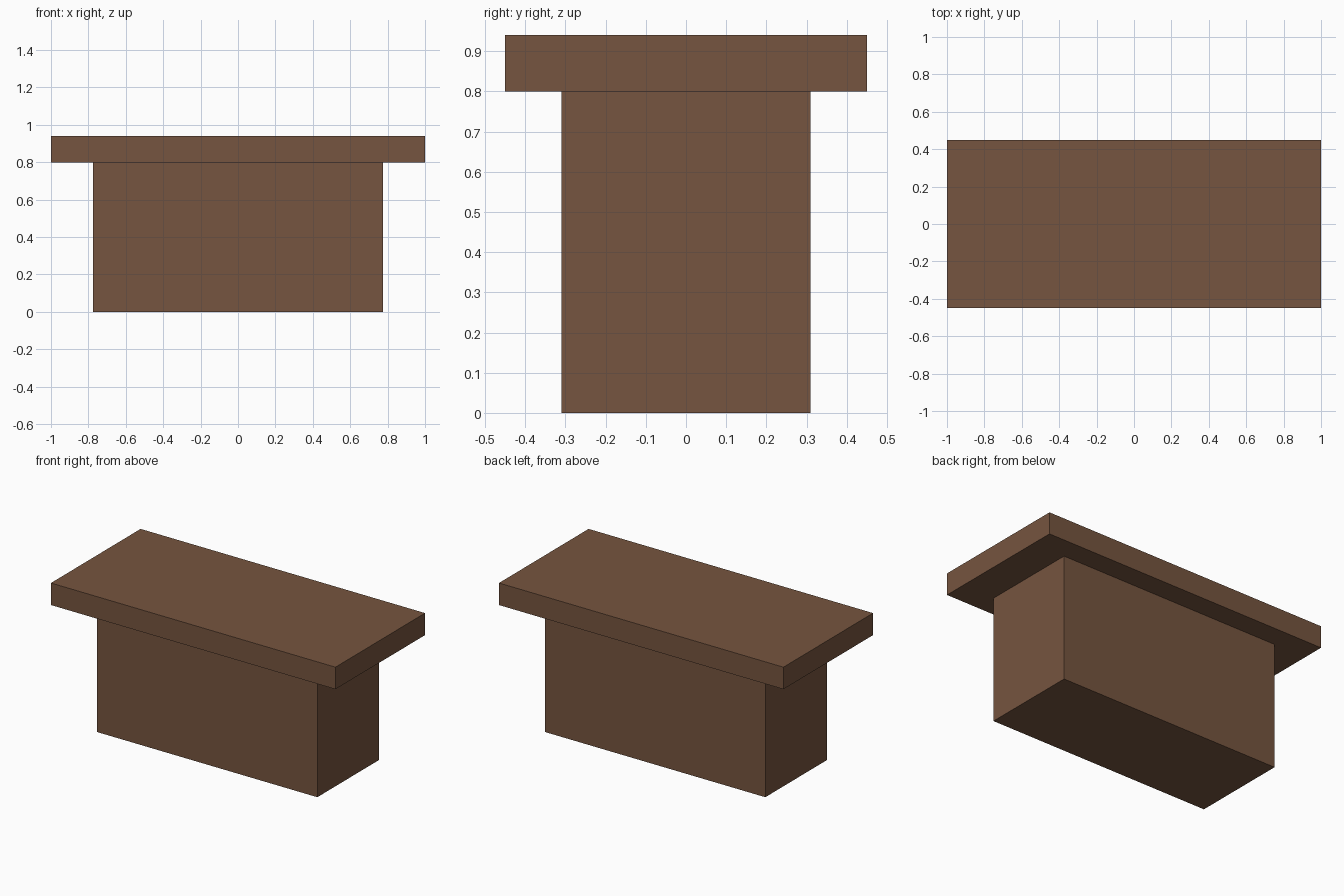
import bpy

if "Cube" in bpy.data.objects:
    bpy.data.objects.remove(bpy.data.objects["Cube"])

wood = bpy.data.materials.new("brown_wood")
wood.diffuse_color = (0.18, 0.09, 0.05, 1)
wood.use_nodes = True
wood.node_tree.nodes["Principled BSDF"].inputs["Base Color"].default_value = wood.diffuse_color


def box(name, width, depth, z0, z1):
    bpy.ops.mesh.primitive_cube_add(size=1, location=(0, 0, (z0 + z1) / 2))
    obj = bpy.context.object
    obj.name = name
    obj.scale = (width, depth, z1 - z0)
    bpy.ops.object.transform_apply(location=False, rotation=False, scale=True)
    obj.data.materials.append(wood)
    return obj


# Solid pedestal
box("pedestal", 1.55, 0.62, 0.0, 0.80)

# Overhanging top slab
box("top_slab", 2.0, 0.90, 0.80, 0.94)
